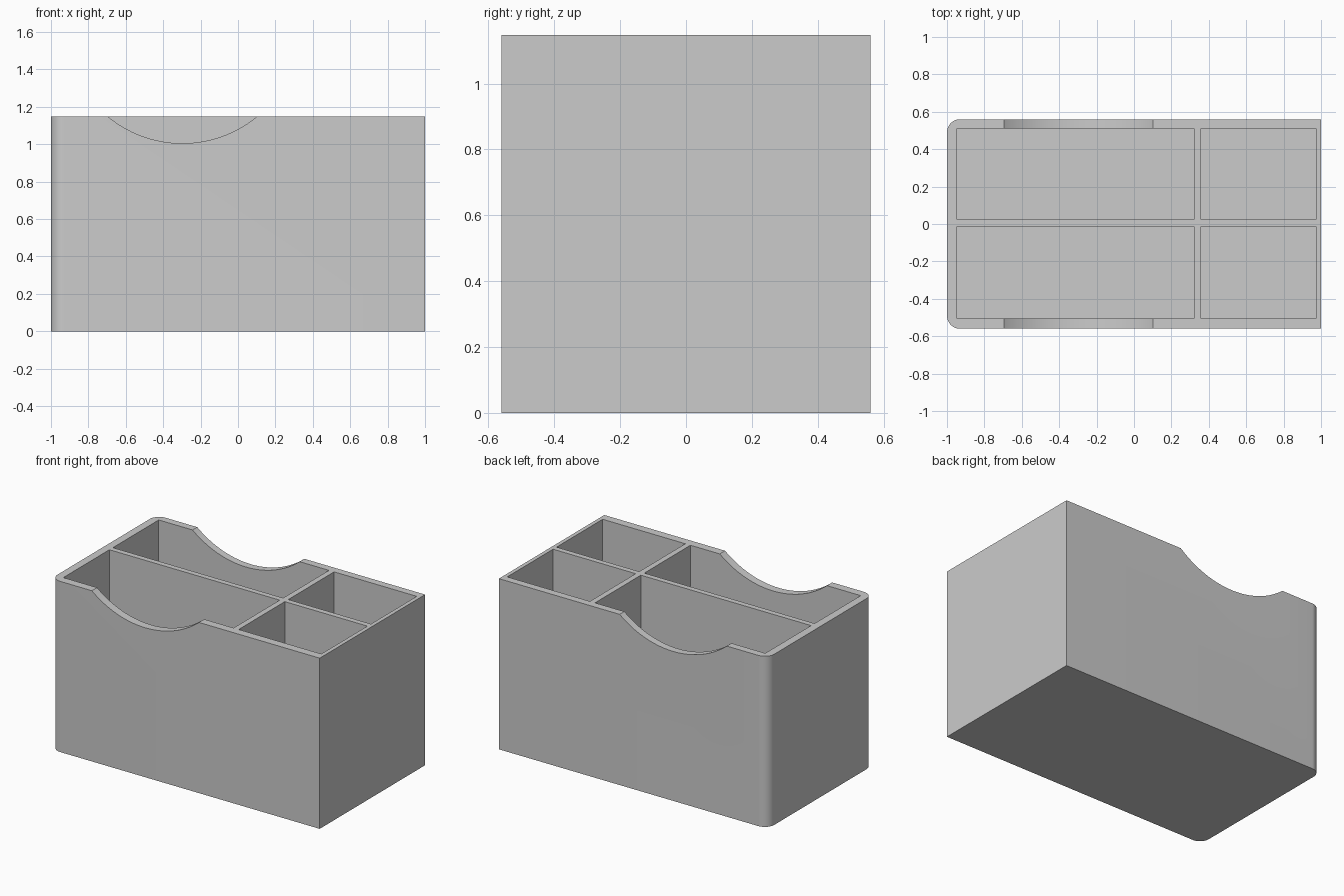
import bpy
import bmesh
from math import cos, sin, pi
from mathutils import Matrix, Vector

cube = bpy.data.objects.get("Cube")
if cube:
    bpy.data.objects.remove(cube, do_unlink=True)

HALF_X, HALF_Y, HEIGHT, FLOOR = 1.0, 0.56, 1.148, 0.05
CORNER = 0.07

grey = bpy.data.materials.new("plain grey")
grey.use_nodes = True
grey.diffuse_color = (0.6, 0.6, 0.6, 1)
grey.node_tree.nodes["Principled BSDF"].inputs["Base Color"].default_value = (0.6, 0.6, 0.6, 1)


def make_object(name, bm):
    bmesh.ops.recalc_face_normals(bm, faces=bm.faces)
    mesh = bpy.data.meshes.new(name)
    bm.to_mesh(mesh)
    bm.free()
    mesh.materials.append(grey)
    obj = bpy.data.objects.new(name, mesh)
    bpy.context.collection.objects.link(obj)
    return obj


def extrude_outline(name, points, height):
    bm = bmesh.new()
    face = bm.faces.new([bm.verts.new((x, y, 0)) for x, y in points])
    top = bmesh.ops.extrude_face_region(bm, geom=[face])["geom"]
    verts = [v for v in top if isinstance(v, bmesh.types.BMVert)]
    bmesh.ops.translate(bm, vec=(0, 0, height), verts=verts)
    return make_object(name, bm)


def box(name, x0, x1, y0, y1, z0, z1):
    bm = bmesh.new()
    bmesh.ops.create_cube(bm, size=1)
    bmesh.ops.scale(bm, vec=(x1 - x0, y1 - y0, z1 - z0), verts=bm.verts)
    centre = Vector((x0 + x1, y0 + y1, z0 + z1)) / 2
    bmesh.ops.translate(bm, vec=centre, verts=bm.verts)
    return make_object(name, bm)


def disc(name, radius, depth, centre):
    bm = bmesh.new()
    bmesh.ops.create_cone(bm, cap_ends=True, segments=128, radius1=radius, radius2=radius,
                          depth=depth, matrix=Matrix.Translation(centre) @ Matrix.Rotation(pi / 2, 4, "X"))
    return make_object(name, bm)


# Body outline: square corners at the left end, rounded ones at the right end
outline = [(HALF_X, -HALF_Y), (HALF_X, HALF_Y)]
for side, start in ((1, pi / 2), (-1, pi)):
    for i in range(13):
        a = start + i * pi / 24
        outline.append((-HALF_X + CORNER + CORNER * cos(a),
                        side * (HALF_Y - CORNER) + CORNER * sin(a)))
body = extrude_outline("organizer_body", outline, HEIGHT)

# Four open compartments
cutters = []
for x0, x1 in ((-0.947, 0.32), (0.358, 0.973)):
    for y0, y1 in ((-0.504, -0.014), (0.023, 0.51)):
        cutters.append(box("compartment_cutter", x0, x1, y0, y1, FLOOR, HEIGHT + 0.2))

# Curved finger notches in the front and back walls
RADIUS, NOTCH_BOTTOM = 0.627, 1.005
for side in (-1, 1):
    cutters.append(disc("notch_cutter", RADIUS, 0.3, (-0.297, side * 0.57, NOTCH_BOTTOM + RADIUS)))

for cutter in cutters:
    mod = body.modifiers.new("cut", "BOOLEAN")
    mod.operation = "DIFFERENCE"
    mod.solver = "EXACT"
    mod.object = cutter

# Apply the cuts and drop the cutters
bpy.context.view_layer.update()
bpy.ops.object.select_all(action="DESELECT")
bpy.context.view_layer.objects.active = body
body.select_set(True)
for mod in list(body.modifiers):
    bpy.ops.object.modifier_apply(modifier=mod.name)
for cutter in cutters:
    bpy.data.objects.remove(cutter, do_unlink=True)

bpy.ops.object.shade_smooth_by_angle(angle=pi / 6)
